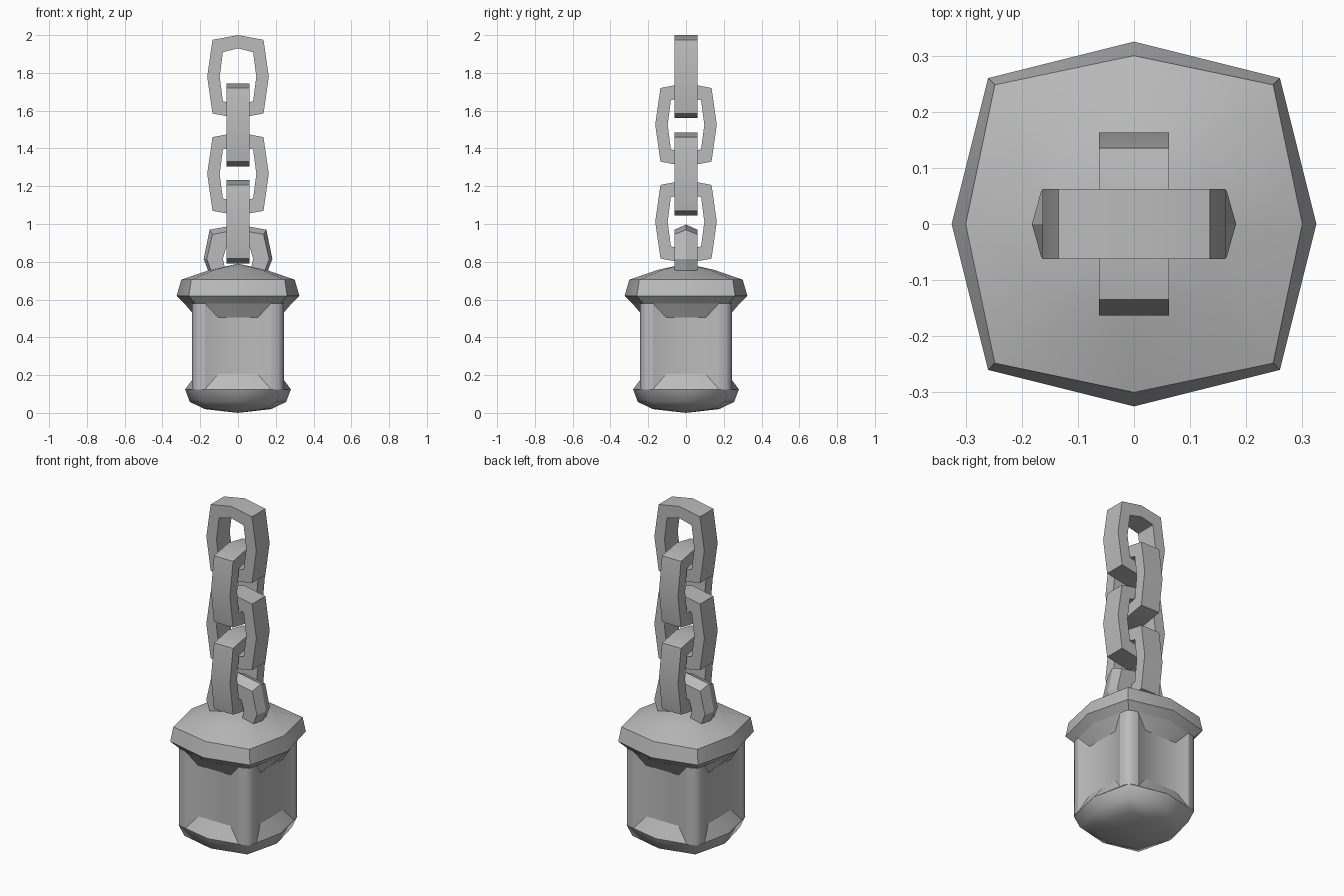
import bpy, bmesh, math
from mathutils import Matrix

if "Cube" in bpy.data.objects:
    bpy.data.objects.remove(bpy.data.objects["Cube"])

metal = bpy.data.materials.new("grey metal")
metal.diffuse_color = (0.5, 0.5, 0.5, 1)
metal.use_nodes = True
metal.node_tree.nodes["Principled BSDF"].inputs["Base Color"].default_value = metal.diffuse_color


def make(name, verts, faces, angle, rot=0, loc=(0, 0, 0)):
    """Mesh object with consistent normals and smooth shading by angle."""
    bm = bmesh.new()
    vs = [bm.verts.new(v) for v in verts]
    for f in faces:
        bm.faces.new([vs[i] for i in f])
    bmesh.ops.remove_doubles(bm, verts=bm.verts, dist=0.0005)
    bmesh.ops.recalc_face_normals(bm, faces=bm.faces)
    bm.transform(Matrix.Translation(loc) @ Matrix.Rotation(rot, 4, 'Z'))
    me = bpy.data.meshes.new(name)
    bm.to_mesh(me)
    bm.free()
    me.materials.append(metal)
    ob = bpy.data.objects.new(name, me)
    bpy.context.collection.objects.link(ob)
    bpy.ops.object.select_all(action='DESELECT')
    ob.select_set(True)
    bpy.context.view_layer.objects.active = ob
    bpy.ops.object.shade_smooth_by_angle(angle=math.radians(angle))
    return ob


def bulged_square(mid, corner, z):
    """Eight-point ring: corners on the diagonals, side middles pushed out."""
    pts = []
    for x, y in ((1, 0), (1, 1), (0, 1), (-1, 1), (-1, 0), (-1, -1), (0, -1), (1, -1)):
        r = corner if x and y else mid
        pts.append((x * r, y * r, z))
    return pts


def lofted(name, rings, tip, angle):
    """Stack of bulged squares, closed flat at the start and with a tip at the end."""
    verts = [p for r in rings for p in bulged_square(*r)] + [(0, 0, tip)]
    n = len(rings)
    faces = [tuple(range(8))]
    for k in range(n):
        for i in range(8):
            a, b = k * 8 + i, k * 8 + (i + 1) % 8
            faces.append((a, b, b + 8, a + 8) if k < n - 1 else (a, b, 8 * n))
    return make(name, verts, faces, angle)


def swept_ring(name, sections, angle, **kw):
    """Closed loop of cross-sections."""
    n, m = len(sections), len(sections[0])
    verts = [p for s in sections for p in s]
    faces = []
    for i in range(n):
        for j in range(m):
            k, l = (i + 1) % n, (j + 1) % m
            faces.append((i * m + j, i * m + l, k * m + l, k * m + j))
    return make(name, verts, faces, angle, **kw)


# Chain links, alternately turned a quarter
outer = [(0, .22), (.135, .195), (.163, 0), (.135, -.195), (0, -.22),
         (-.135, -.195), (-.163, 0), (-.135, .195)]
inner = [(0, .15), (.08, .13), (.097, 0), (.08, -.13), (0, -.15),
         (-.08, -.13), (-.097, 0), (-.08, .13)]
T = .062
link = [[(ox, -T, oz), (ox, T, oz), (ix, T, iz), (ix, -T, iz)]
        for (ox, oz), (ix, iz) in zip(outer, inner)]
for i, z in enumerate((1.78, 1.525, 1.265, 1.012)):
    swept_ring(f"chain_link_{i + 1}", link, 35, rot=math.pi / 2 * (i % 2), loc=(0, 0, z))

# Handle loop on the cap, with a ridge around its outside
half = [((0, .997), (0, .97), (0, .895)),
        ((.15, .97), (.135, .945), (.063, .875)),
        ((.182, .815), (.165, .815), (.08, .815)),
        ((.145, .72), (.13, .72), (.063, .735)),
        ((0, .67), (0, .68), (0, .72))]
path = half + [tuple((-x, z) for x, z in s) for s in half[3:0:-1]]
handle = [[(r[0], 0, r[1]), (s[0], .06, s[1]), (n[0], .06, n[1]),
           (n[0], -.06, n[1]), (s[0], -.06, s[1])] for r, s, n in path]
swept_ring("cap_handle", handle, 25)

# Cap and base bowl
lofted("cap", [(.285, .228, .58), (.325, .26, .62), (.30, .248, .705),
               (.15, .125, .757)], .79, 35)
lofted("base", [(.28, .228, .125), (.255, .205, .058), (.175, .14, .02)], 0, 60)

# Four sunken window panels and four corner posts
LO, HI = .125, .58
panel = [(-.175, -.243, LO), (0, -.28, LO), (.175, -.243, LO),
         (.175, -.243, HI), (0, -.285, HI), (-.175, -.243, HI),
         (-.105, -.22, .205), (0, -.22, .205), (.105, -.22, .205),
         (.105, -.22, .505), (0, -.22, .505), (-.105, -.22, .505)]
panel_faces = [(i, (i + 1) % 6, (i + 1) % 6 + 6, i + 6) for i in range(6)]
panel_faces.append(tuple(range(6, 12)))
post = [(x, y, z) for z in (LO, HI) for x, y in
        ((.175, -.243), (.207, -.238), (.227, -.227), (.238, -.207), (.243, -.175))]
post_faces = [(i, i + 1, i + 6, i + 5) for i in range(4)]
for q, side in enumerate(("front", "right", "back", "left")):
    make(f"{side}_panel", panel, panel_faces, 20, rot=q * math.pi / 2)
    make(f"{side}_corner_post", post, post_faces, 60, rot=q * math.pi / 2)
